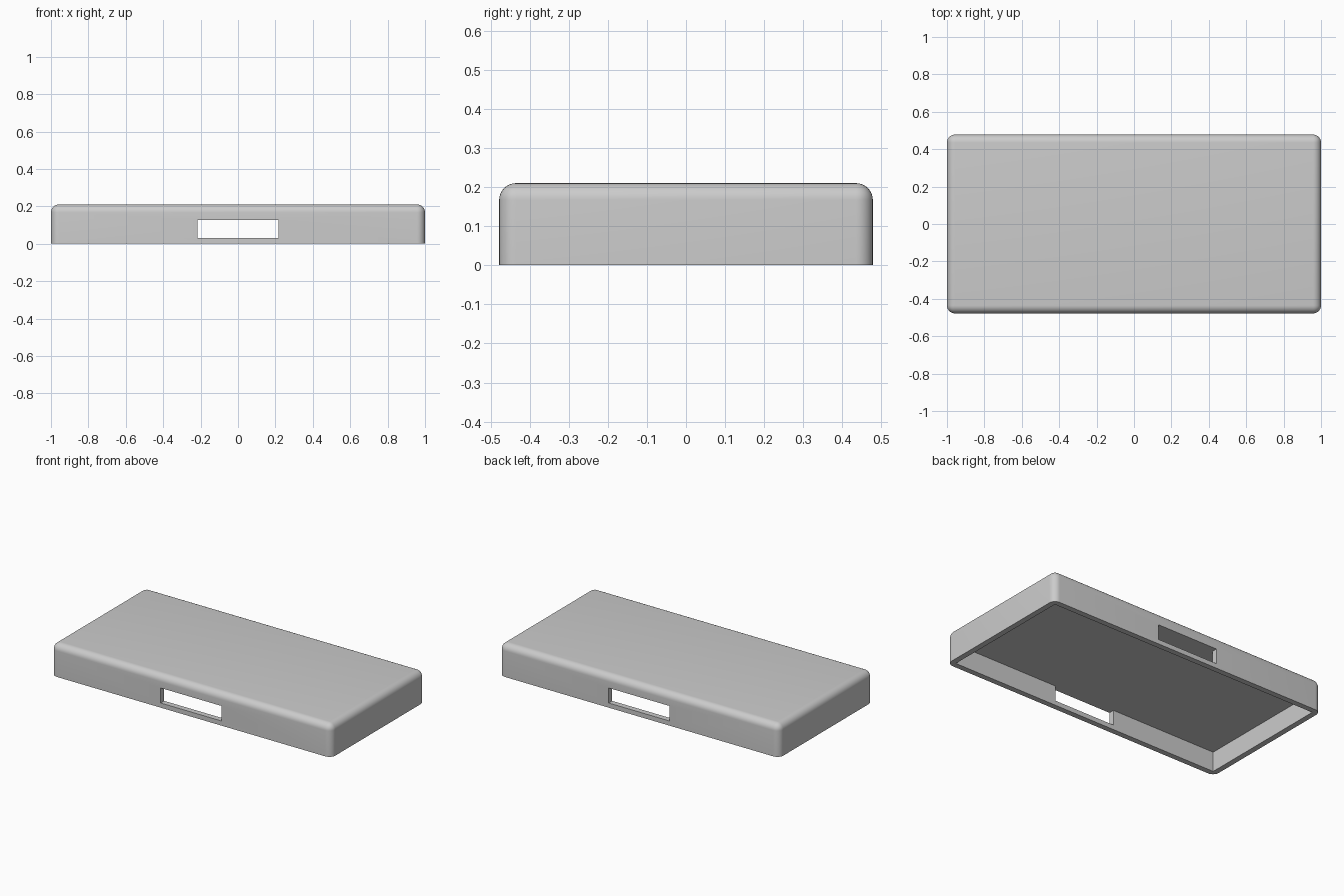
import bpy
import bmesh
from mathutils import Matrix, Vector

cube = bpy.data.objects.get("Cube")
if cube:
    bpy.data.objects.remove(cube, do_unlink=True)

LENGTH, WIDTH, HEIGHT = 2.0, 0.956, 0.21
RADIUS, WALL, CEILING = 0.043, 0.036, 0.127
SLOT_WIDTH, SLOT_BASE = 0.434, 0.03

grey = bpy.data.materials.new("light_grey")
grey.use_nodes = True
colour = (0.6, 0.6, 0.6, 1)
grey.diffuse_color = colour
grey.node_tree.nodes["Principled BSDF"].inputs["Base Color"].default_value = colour


def box(name, size, z_low, rounded=False):
    """Centred box, optionally rounded on every edge except the base."""
    bm = bmesh.new()
    centre = Vector((0, 0, z_low + size[2] / 2))
    bmesh.ops.create_cube(bm, size=1, matrix=Matrix.LocRotScale(centre, None, Vector(size)))
    if rounded:
        edges = [e for e in bm.edges if any(v.co.z > z_low + 0.01 for v in e.verts)]
        bmesh.ops.bevel(bm, geom=edges, offset=RADIUS, segments=8,
                        profile=0.5, affect='EDGES')
    mesh = bpy.data.meshes.new(name)
    bm.to_mesh(mesh)
    bm.free()
    mesh.materials.append(grey)
    obj = bpy.data.objects.new(name, mesh)
    bpy.context.collection.objects.link(obj)
    return obj


# Rounded lid shell
lid = box("lid_shell", (LENGTH, WIDTH, HEIGHT), 0, rounded=True)

# Hollow underside, and one slot through the front and back walls
hollow = box("hollow_cutter", (LENGTH - 2 * WALL, WIDTH - 2 * WALL, CEILING + 0.1), -0.1)
slot = box("slot_cutter", (SLOT_WIDTH, WIDTH + 0.2, CEILING - SLOT_BASE), SLOT_BASE)
for cutter in (hollow, slot):
    cut = lid.modifiers.new(cutter.name, 'BOOLEAN')
    cut.operation = 'DIFFERENCE'
    cut.solver = 'EXACT'
    cut.object = cutter

# Apply the cuts, then drop the cutters
bpy.context.view_layer.update()
graph = bpy.context.evaluated_depsgraph_get()
lid.data = bpy.data.meshes.new_from_object(lid.evaluated_get(graph))
lid.modifiers.clear()
for cutter in (hollow, slot):
    bpy.data.objects.remove(cutter, do_unlink=True)

# Smooth rounding with crisp slot and rim edges
bpy.ops.object.select_all(action='DESELECT')
lid.select_set(True)
bpy.context.view_layer.objects.active = lid
bpy.ops.object.shade_smooth_by_angle(angle=0.6)
